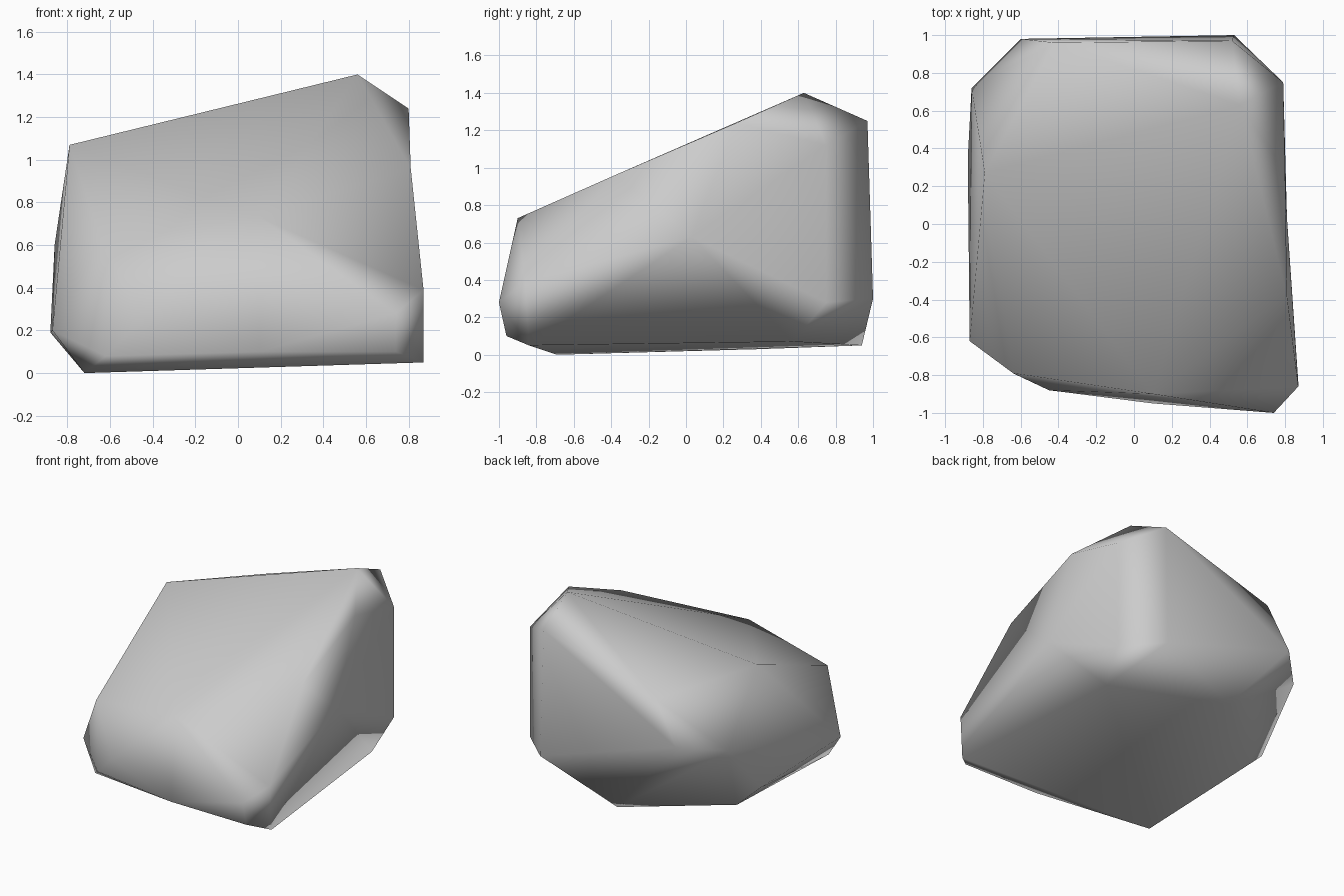
import bpy
import bmesh

default_cube = bpy.data.objects.get("Cube")
if default_cube:
    bpy.data.objects.remove(default_cube, do_unlink=True)


def make_material(name, colour):
    material = bpy.data.materials.new(name)
    material.use_nodes = True
    material.diffuse_color = colour
    material.node_tree.nodes["Principled BSDF"].inputs["Base Color"].default_value = colour
    return material


# Corners of the boulder, grouped by region
top_corners = [(.56, .63, 1.4), (-.79, .27, 1.07), (.52, .97, 1.25), (-.42, .96, .97)]
front_corners = [(.1, -.9, .73), (-.64, -.79, .62), (.74, -1, .28), (.74, -.96, .1),
                 (.1, -.95, .1), (-.45, -.88, .25), (-.62, -.8, .08)]
left_and_back_corners = [(-.87, -.62, .2), (-.86, .72, .6), (-.88, .35, .19),
                         (-.6, .98, .66), (.53, 1, .3)]
base_corners = [(-.72, -.69, 0), (-.71, .4, .03), (-.08, .94, .05)]

# Rim of the creased flank and the corner where its creases meet
flank_rim = [(.87, -.86, .39), (.87, -.84, .05), (.73, .57, .07), (.79, .75, .28),
             (.79, .75, 1.12), (.8, .27, 1.24), (.81, -.38, .96)]
flank_centre = (.81, .03, .63)

# Wrap the corners in a convex skin
bm = bmesh.new()
for corner in top_corners + front_corners + left_and_back_corners + base_corners:
    bm.verts.new(corner)
rim = {bm.verts.new(corner) for corner in flank_rim}
bmesh.ops.convex_hull(bm, input=list(bm.verts), use_existing_faces=False)
loose = [v for v in bm.verts if not v.link_faces]
rim -= set(loose)
bmesh.ops.delete(bm, geom=loose, context="VERTS")

# Crease the flank: replace the faces inside the rim with a fan around its centre
flank = [face for face in bm.faces if all(v in rim for v in face.verts)]
bmesh.ops.delete(bm, geom=flank, context="FACES")
open_edges = [edge for edge in bm.edges if len(edge.link_faces) == 1]
centre = bm.verts.new(flank_centre)
for edge in open_edges:
    bm.faces.new((*edge.verts, centre))
bmesh.ops.recalc_face_normals(bm, faces=list(bm.faces))

# Smooth shaded stone in one flat grey
for face in bm.faces:
    face.smooth = True
mesh = bpy.data.meshes.new("boulder")
bm.to_mesh(mesh)
bm.free()
mesh.materials.append(make_material("stone grey", (.6, .6, .6, 1)))
boulder = bpy.data.objects.new("boulder", mesh)
bpy.context.collection.objects.link(boulder)

# Let the large facets dominate the soft shading
shading = boulder.modifiers.new("large facet shading", "WEIGHTED_NORMAL")
shading.mode = "FACE_AREA"
shading.weight = 50
